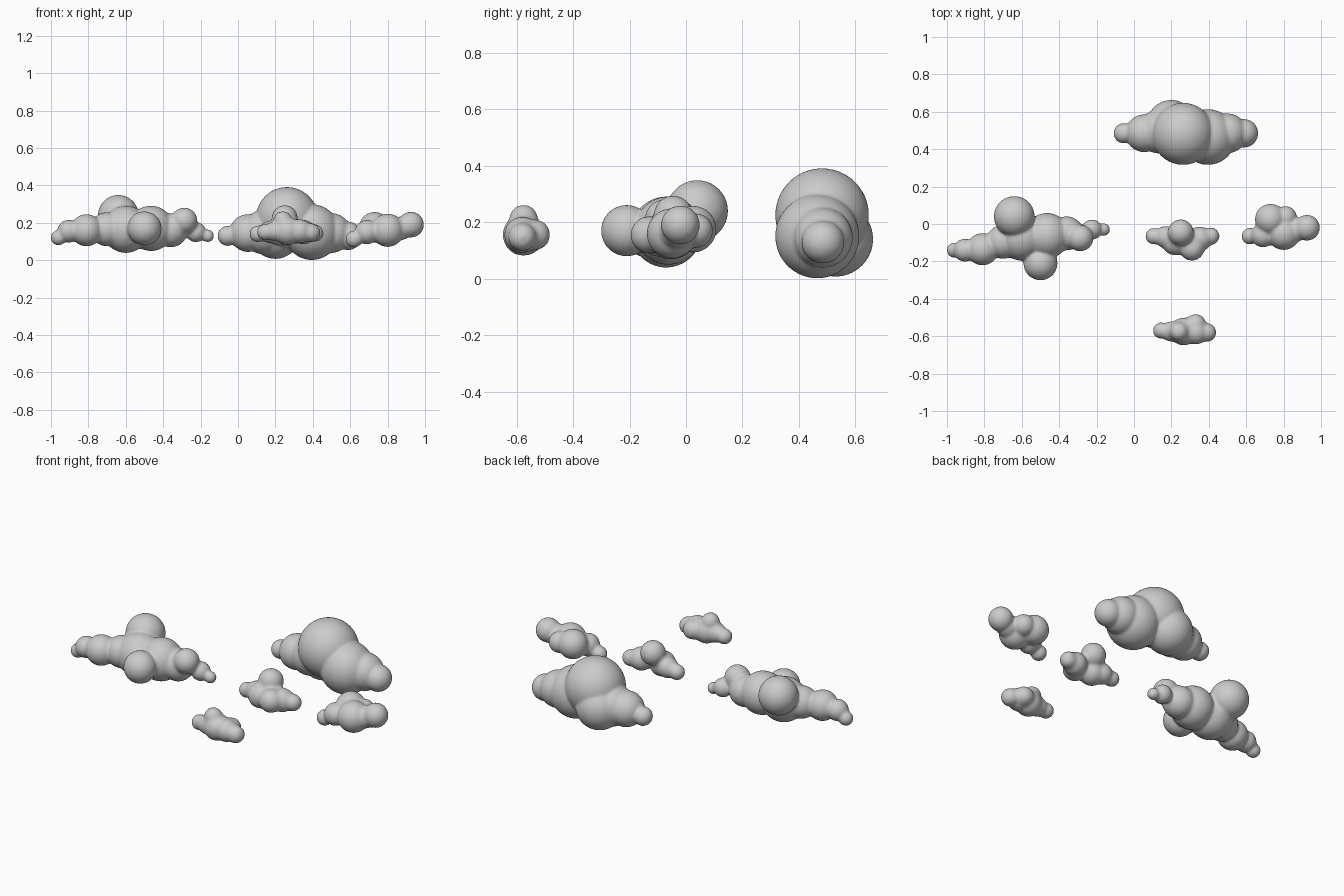
import bpy
import bmesh
from mathutils import Matrix


def cloud(name, puffs, smooth_steps, grow=0.0):
    """Fuse a set of round puffs (x, y, z, radius) into one soft surface."""
    bm = bmesh.new()
    for x, y, z, r in puffs:
        bmesh.ops.create_icosphere(bm, subdivisions=4, radius=r + grow,
                                   matrix=Matrix.Translation((x, y, z)))
    mesh = bpy.data.meshes.new(name)
    bm.to_mesh(mesh)
    bm.free()
    obj = bpy.data.objects.new(name, mesh)
    bpy.context.collection.objects.link(obj)
    rem = obj.modifiers.new("fuse", 'REMESH')
    rem.mode = 'VOXEL'
    rem.voxel_size = 0.008
    rem.use_smooth_shade = True
    sm = obj.modifiers.new("soften", 'SMOOTH')
    sm.factor = 0.5
    sm.iterations = smooth_steps
    return obj


# long cloud on the left
cloud("left_cloud", [
    (-.96, -.14, .12, .04), (-.905, -.14, .155, .06), (-.81, -.135, .16, .085),
    (-.70, -.095, .165, .09), (-.60, -.07, .165, .125), (-.64, .04, .24, .108),
    (-.50, -.21, .17, .09), (-.465, -.062, .17, .12), (-.36, -.05, .16, .09),
    (-.288, -.075, .21, .07), (-.225, -.03, .15, .053), (-.162, -.03, .13, .033),
], 6, 0.001)

# largest cloud at the back
cloud("back_cloud", [
    (-.055, .485, .13, .053), (.055, .485, .145, .1), (.14, .495, .15, .118),
    (.20, .53, .14, .132), (.262, .482, .225, .165), (.395, .465, .15, .148),
    (.50, .485, .145, .105), (.588, .485, .13, .075),
], 4, 0.001)

# small cloud on the right
cloud("right_cloud", [
    (.62, -.065, .112, .042), (.69, -.06, .15, .062), (.73, .025, .175, .08),
    (.81, .035, .17, .058), (.80, -.05, .16, .086), (.87, -.03, .17, .06),
    (.925, -.02, .19, .066),
], 8, 0.003)

# small cloud in the middle
cloud("middle_cloud", [
    (.105, -.065, .14, .04), (.17, -.07, .15, .055), (.22, -.095, .15, .068),
    (.25, -.045, .225, .065), (.31, -.13, .155, .062), (.35, -.08, .15, .062),
    (.41, -.065, .145, .043),
], 16, 0.005)

# smallest cloud at the front
cloud("front_cloud", [
    (.145, -.57, .15, .04), (.20, -.575, .155, .05), (.265, -.575, .155, .07),
    (.24, -.575, .212, .046), (.33, -.535, .155, .05), (.33, -.58, .155, .06),
    (.39, -.58, .147, .046),
], 18, 0.005)
